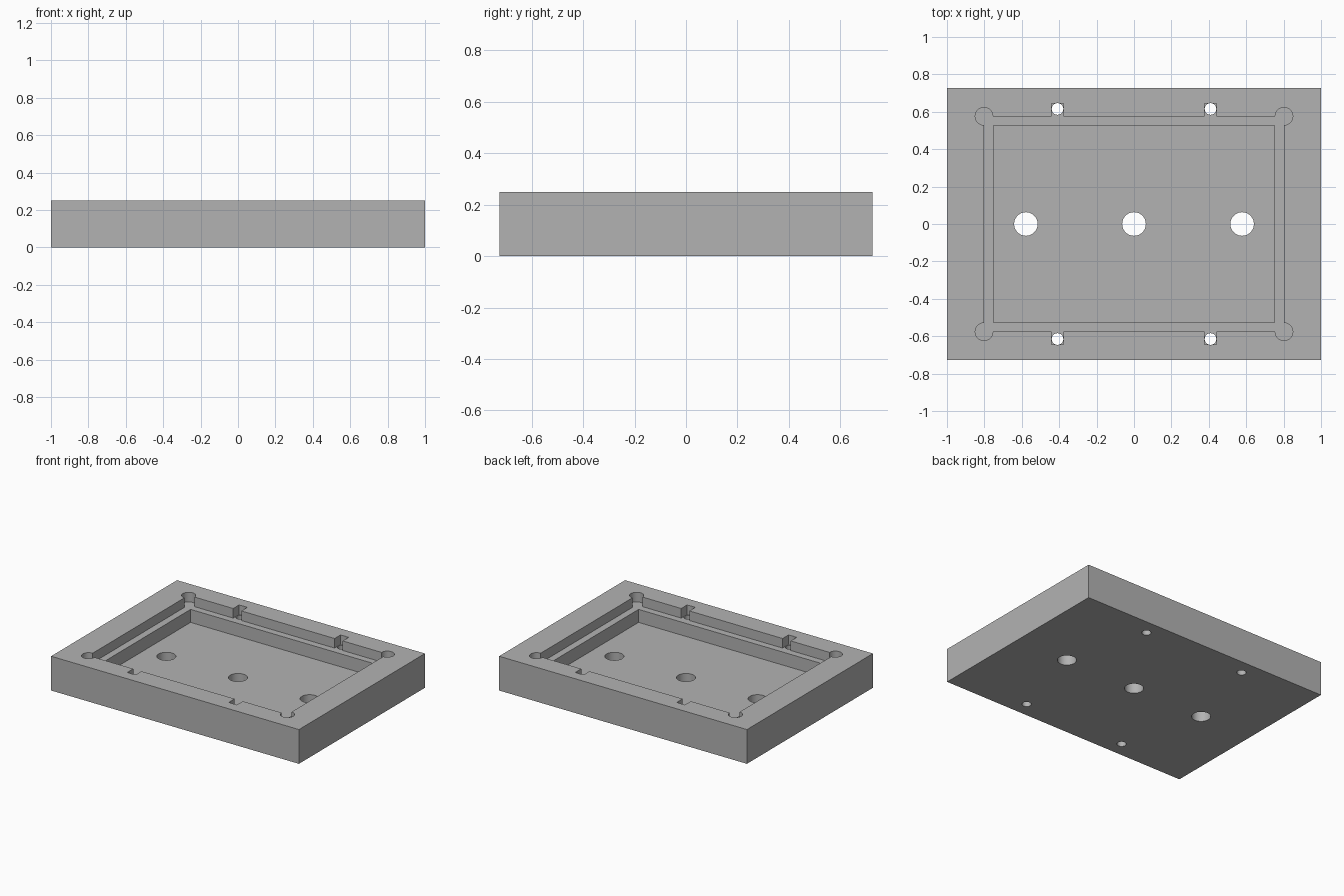
import bpy
import bmesh
from mathutils import Matrix

cube = bpy.data.objects.get("Cube")
if cube:
    bpy.data.objects.remove(cube, do_unlink=True)

TOP, LEDGE, FLOOR = 0.25, 0.18, 0.085

grey = bpy.data.materials.new("plain grey")
grey.use_nodes = True
colour = (0.45, 0.45, 0.45, 1)
grey.diffuse_color = colour
grey.node_tree.nodes["Principled BSDF"].inputs["Base Color"].default_value = colour


def make_object(name, bm):
    mesh = bpy.data.meshes.new(name)
    bm.to_mesh(mesh)
    bm.free()
    mesh.materials.append(grey)
    obj = bpy.data.objects.new(name, mesh)
    bpy.context.collection.objects.link(obj)
    return obj


def block(name, x, y, width, depth, z0, z1):
    bm = bmesh.new()
    place = Matrix.Translation((x, y, (z0 + z1) / 2))
    bmesh.ops.create_cube(bm, size=1, matrix=place @ Matrix.Diagonal((width, depth, z1 - z0, 1)))
    return make_object(name, bm)


def cylinder(name, x, y, radius, z0, z1):
    bm = bmesh.new()
    bmesh.ops.create_cone(bm, cap_ends=True, segments=48, radius1=radius, radius2=radius,
                          depth=z1 - z0, matrix=Matrix.Translation((x, y, (z0 + z1) / 2)))
    return make_object(name, bm)


def cut(target, cutter):
    bpy.context.view_layer.objects.active = target
    mod = target.modifiers.new("cut", 'BOOLEAN')
    mod.operation, mod.solver, mod.object = 'DIFFERENCE', 'EXACT', cutter
    bpy.ops.object.modifier_apply(modifier=mod.name)
    bpy.data.objects.remove(cutter, do_unlink=True)


# Solid tray body
tray = block("tray", 0, 0, 2, 1.452, 0, TOP)

# Shallow recess leaving a ledge, then the deeper inner pocket
cut(tray, block("recess_cutter", 0, 0, 1.604, 1.152, LEDGE, 0.4))
cut(tray, block("pocket_cutter", 0, 0, 1.502, 1.052, FLOOR, 0.4))

# Round corner reliefs, side notches and their small through holes
for sx in (-1, 1):
    for sy in (-1, 1):
        cut(tray, cylinder("corner_cutter", sx * 0.802, sy * 0.576, 0.047, LEDGE, 0.4))
        cut(tray, block("notch_cutter", sx * 0.409, sy * 0.594, 0.066, 0.1, LEDGE, 0.4))
        cut(tray, cylinder("pin_hole_cutter", sx * 0.409, sy * 0.615, 0.031, -0.1, 0.4))

# Three large holes through the floor
for x in (-0.578, 0, 0.578):
    cut(tray, cylinder("floor_hole_cutter", x, 0, 0.063, -0.1, 0.4))

# Smooth the round walls and keep every edge crisp
bpy.ops.object.select_all(action='DESELECT')
tray.select_set(True)
bpy.context.view_layer.objects.active = tray
bpy.ops.object.shade_smooth_by_angle(angle=0.5)
